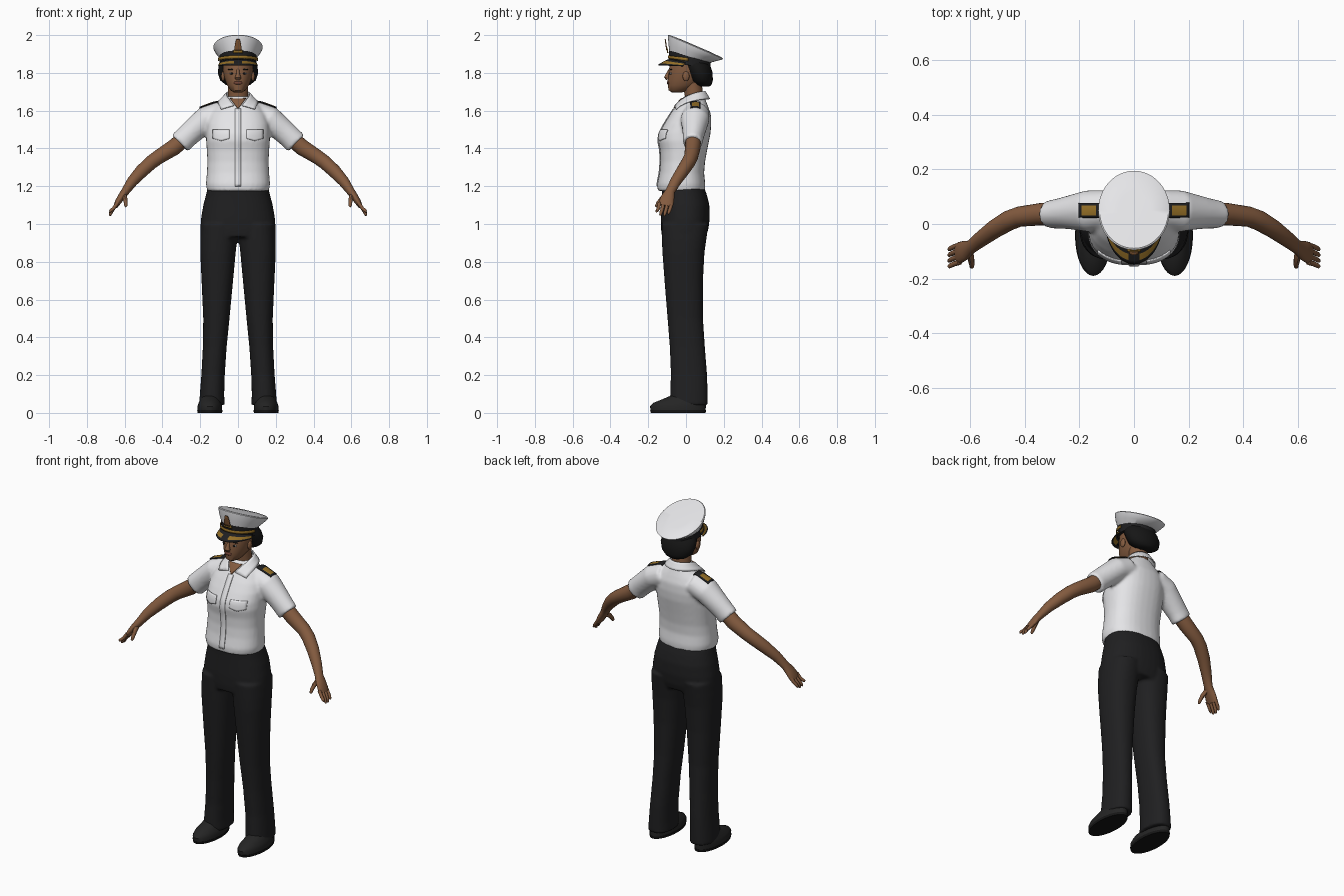
import bpy, bmesh, math
from mathutils import Vector, Matrix

if "Cube" in bpy.data.objects:
    bpy.data.objects.remove(bpy.data.objects["Cube"])


def material(name, r, g, b):
    m = bpy.data.materials.new(name)
    m.diffuse_color = (r, g, b, 1)
    m.use_nodes = True
    m.node_tree.nodes["Principled BSDF"].inputs["Base Color"].default_value = m.diffuse_color
    return m


WHITE = material("shirt_white", 0.80, 0.80, 0.82)
BLACK = material("trouser_black", 0.014, 0.014, 0.015)
SHOE = material("shoe_black", 0.018, 0.018, 0.018)
SKIN = material("skin_brown", 0.23, 0.105, 0.05)
LIP = material("lip_brown", 0.16, 0.055, 0.035)
HAIR = material("hair_black", 0.008, 0.008, 0.008)
GOLD = material("braid_gold", 0.30, 0.16, 0.02)
BRONZE = material("badge_bronze", 0.20, 0.085, 0.03)
EYE = material("eye_white", 0.5, 0.47, 0.43)


def make(name, bm, *mats):
    bmesh.ops.recalc_face_normals(bm, faces=bm.faces)
    me = bpy.data.meshes.new(name)
    bm.to_mesh(me)
    bm.free()
    for m in mats:
        me.materials.append(m)
    ob = bpy.data.objects.new(name, me)
    bpy.context.collection.objects.link(ob)
    return ob


def flat(z, x0, x1, y0, y1, tilt=0.0, e=1.0, n=32):
    """Horizontal rounded cross-section, optionally tilted front to back."""
    pts = []
    for i in range(n):
        a = 2 * math.pi * i / n
        c, s = math.cos(a), math.sin(a)
        dx = (x1 - x0) / 2 * math.copysign(abs(c) ** e, c)
        dy = (y1 - y0) / 2 * math.copysign(abs(s) ** e, s)
        pts.append(Vector(((x0 + x1) / 2 + dx, (y0 + y1) / 2 + dy, z + tilt * dy)))
    return pts


def tube(path, n=16):
    """Cross-sections along a path of (x, y, z, width, thickness)."""
    P = [Vector(p[:3]) for p in path]
    out = []
    for k, p in enumerate(path):
        t = (P[min(k + 1, len(P) - 1)] - P[max(k - 1, 0)]).normalized()
        ref = Vector((0, 1, 0)) if abs(t.y) < 0.85 else Vector((1, 0, 0))
        u = (ref - t * ref.dot(t)).normalized()
        v = t.cross(u)
        out.append([P[k] + u * p[3] * math.cos(a) + v * p[4] * math.sin(a)
                    for a in (2 * math.pi * i / n for i in range(n))])
    return out


def loft(bm, rings, s=1):
    V = [[bm.verts.new((p.x * s, p.y, p.z)) for p in r] for r in rings]
    n = len(V[0])
    for a, b in zip(V, V[1:]):
        for i in range(n):
            bm.faces.new((a[i], a[(i + 1) % n], b[(i + 1) % n], b[i]))
    bm.faces.new(V[0][::-1])
    bm.faces.new(V[-1])


def lofted(name, mat, rings, s=1):
    bm = bmesh.new()
    loft(bm, rings, s)
    return make(name, bm, mat)


def sym(rows, e=1.0):
    return [flat(z, -rx, rx, y0, y1, 0, e) for z, rx, y0, y1 in rows]


def ball(name, mat, loc, size):
    bm = bmesh.new()
    bmesh.ops.create_uvsphere(bm, u_segments=20, v_segments=12, radius=1,
                              matrix=Matrix.Translation(loc) @ Matrix.Diagonal((*size, 1)))
    return make(name, bm, mat)


def sheet(name, mats, f, nu, nv, thick=0.006, rule=lambda i, j: 0):
    """Thin plate from a grid function f(u, v)."""
    bm = bmesh.new()
    V = [[bm.verts.new(f(i / nu, j / nv)) for j in range(nv + 1)] for i in range(nu + 1)]
    for i in range(nu):
        for j in range(nv):
            fc = bm.faces.new((V[i][j], V[i + 1][j], V[i + 1][j + 1], V[i][j + 1]))
            fc.material_index = rule(i, j)
    ob = make(name, bm, *mats)
    m = ob.modifiers.new("thickness", 'SOLIDIFY')
    m.thickness, m.offset = thick, 0
    return ob


def fuse(ob, size):
    """Merge overlapping volumes into one soft cloth surface."""
    r = ob.modifiers.new("merge", 'REMESH')
    r.mode, r.voxel_size, r.use_smooth_shade = 'VOXEL', size, True
    m = ob.modifiers.new("soften", 'SMOOTH')
    m.factor, m.iterations = 0.5, 4


# Shirt: torso and both sleeves
bm = bmesh.new()
loft(bm, sym([(1.175, .163, -.150, .100), (1.21, .170, -.153, .102), (1.27, .165, -.141, .096),
              (1.33, .162, -.136, .101), (1.39, .165, -.138, .112), (1.44, .169, -.148, .122),
              (1.48, .168, -.143, .130), (1.53, .166, -.116, .134), (1.58, .152, -.085, .132),
              (1.62, .122, -.057, .118), (1.65, .088, -.034, .106), (1.675, .06, -.012, .096)], .86))
sleeve = [(.09, .055, 1.585, .070, .066), (.17, .047, 1.553, .076, .069), (.24, .042, 1.492, .061, .063),
          (.275, .038, 1.46, .055, .061), (.308, .035, 1.427, .051, .062)]
for s in (1, -1):
    loft(bm, tube(sleeve, 28), s)
shirt = make("shirt", bm, WHITE)
fuse(shirt, .009)

# Trousers: hips and both legs
bm = bmesh.new()
loft(bm, sym([(.93, .198, -.127, .105), (.97, .200, -.132, .118), (1.03, .196, -.133, .126),
              (1.10, .184, -.130, .124), (1.15, .171, -.128, .112), (1.195, .160, -.128, .096)], .88))
leg = [(1.0, .002, .195, -.13, .12), (.92, .004, .2, -.128, .108), (.85, .012, .2, -.125, .098),
       (.7, .026, .193, -.114, .09), (.5, .045, .184, -.098, .09), (.35, .06, .186, -.086, .1),
       (.2, .07, .194, -.08, .112), (.1, .073, .202, -.084, .115), (.04, .071, .206, -.085, .116)]
for s in (1, -1):
    loft(bm, [flat(*r, 0, .88) for r in leg], s)
fuse(make("trousers", bm, BLACK), .009)

# Bare arms, hands and shoes
arm = [(.27, .038, 1.465, .042, .042), (.34, .036, 1.405, .041, .043), (.42, .027, 1.355, .037, .038),
       (.46, .012, 1.326, .037, .037), (.51, -.018, 1.28, .034, .035), (.56, -.055, 1.225, .029, .029),
       (.597, -.084, 1.172, .025, .022), (.62, -.097, 1.14, .036, .019), (.638, -.105, 1.112, .040, .016),
       (.647, -.109, 1.094, .037, .012)]
for s, side in ((1, "left"), (-1, "right")):
    bm = bmesh.new()
    loft(bm, tube(arm, 20), s)
    for k, tip in enumerate((1.062, 1.045, 1.042, 1.052)):
        y = -.14 + .021 * k
        loft(bm, tube([(.638, y, 1.112, .010, .010), (.658, y - .006, 1.083, .0095, .0095),
                       (.671, y - .012, (tip + 1.083) / 2, .009, .009), (.677, y - .016, tip + .005, .007, .007),
                       (.678, y - .017, tip, .003, .003)], 10), s)
    loft(bm, tube([(.604, -.095, 1.155, .016, .014), (.597, -.128, 1.132, .014, .012),
                   (.594, -.147, 1.11, .011, .010), (.594, -.157, 1.095, .008, .008),
                   (.594, -.160, 1.09, .003, .003)], 10), s)
    make("arm_" + side, bm, SKIN)
    lofted("shoe_" + side, SHOE, [flat(.012, .084, .214, -.188, .104), flat(.035, .084, .214, -.19, .105),
           flat(.052, .09, .209, -.175, .104), flat(.07, .098, .2, -.13, .102),
           flat(.1, .105, .19, -.06, .095)], s)
    lofted("sole_" + side, HAIR, [flat(0, .084, .214, -.186, .104), flat(.014, .082, .216, -.19, .106)], s)

# Head, neck, hair and face
lofted("neck", SKIN, tube([(0, .05, 1.56, .05, .055), (0, .045, 1.66, .048, .054), (0, .03, 1.77, .05, .054)], 24))
lofted("head", SKIN, sym([(1.697, .022, -.075, -.02), (1.708, .040, -.092, .02), (1.735, .058, -.096, .07),
                          (1.76, .068, -.097, .09), (1.79, .076, -.093, .10), (1.82, .080, -.090, .105),
                          (1.86, .080, -.080, .105)]))
lofted("hair", HAIR, sym([(1.727, .035, .075, .122), (1.737, .065, .05, .135), (1.76, .094, .022, .142),
                          (1.80, .107, .004, .141), (1.835, .103, -.015, .130), (1.86, .09, -.03, .115)]))
lofted("nose", SKIN, tube([(0, -.086, 1.818, .006, .007), (0, -.096, 1.792, .011, .010),
                           (0, -.101, 1.776, .015, .017), (0, -.096, 1.766, .009, .014)], 12))
ball("lips", LIP, (0, -.094, 1.747), (.024, .008, .009))
for s, side in ((1, "left"), (-1, "right")):
    ball("eye_" + side, EYE, (s * .033, -.080, 1.797), (.013, .006, .006))
    ball("iris_" + side, HAIR, (s * .033, -.0845, 1.797), (.006, .0035, .0055))
    ball("eyebrow_" + side, HAIR, (s * .035, -.079, 1.818), (.019, .006, .004))
    ball("ear_" + side, SKIN, (s * .079, .0, 1.782), (.010, .018, .026))

# Cap: crown, band, visor, strap and badge
lofted("cap_crown", WHITE, [flat(1.882, -.098, .098, -.087, .130, -.26, n=48),
       flat(1.908, -.117, .117, -.093, .162, -.35, n=48), flat(1.930, -.129, .129, -.095, .190, -.42, n=48),
       flat(1.937, -.131, .131, -.095, .195, -.43, n=48), flat(1.942, -.126, .126, -.089, .189, -.43, n=48),
       flat(1.945, -.06, .06, -.02, .12, -.43, n=48)])
lofted("cap_band", BLACK, [flat(1.84, -.098, .098, -.089, .128, -.12, n=48),
                           flat(1.89, -.100, .100, -.090, .132, -.26, n=48)])


def visor(u, v):
    a = (u - .5) * 2.7
    s, c = math.sin(a), math.cos(a)
    zi, zo = 1.872 - .024 * (1 - c), 1.842 - .008 * (1 - c)
    return ((.098 + .008 * v) * s, .02 - (.106 + .06 * v) * c, zi + (zo - zi) * v ** 1.2)


def strap(u, v):
    a = (u - .5) * 3.0
    s, c = math.sin(a), math.cos(a)
    return (.104 * s, .02 - .114 * c, 1.862 + .014 * c + .016 * v)


sheet("cap_visor", (BLACK, GOLD), visor, 28, 5, .005, lambda i, j: int(j in (2, 3) and not 12 <= i <= 15))
sheet("cap_strap", (GOLD,), strap, 28, 1, .004)
for name, mat, w, z0, z1, off in (("badge_wreath", GOLD, .026, 1.905, 1.935, .0),
                                  ("badge_shield", BRONZE, .019, 1.918, 1.978, .003)):
    sheet(name, (mat,), lambda u, v: ((u - .5) * 2 * w * (1 - .55 * v * v), -.097 - off - .15 * (z0 + (z1 - z0) * v - 1.91),
                                      z0 + (z1 - z0) * v), 4, 5, .006)


# Collar with two points at the front
def collar(u, v):
    a = math.radians((u - .5) * 320)
    s, c = math.sin(a), math.cos(a)
    f = abs(2 * u - 1) ** 3
    inner = Vector((.062 * s, .045 + .056 * c - .052 * f, 1.702 - .075 * f))
    outer = Vector((.09 * s + math.copysign(.06 * f, s), .045 + .08 * c - .022 * f, 1.662 - .055 * f))
    return inner.lerp(outer, v)


sheet("collar", (WHITE,), collar, 32, 4)

# Plates draped on the shirt: open neck, placket, pocket flaps, shoulder boards
bpy.context.view_layer.update()
cloth = shirt.evaluated_get(bpy.context.evaluated_depsgraph_get())


def drape(name, mats, f, down=False, lift=.003, nu=8, nv=6, rule=lambda i, j: 0):
    def place(u, v):
        x, a = f(u, v)
        start, ray = ((x, a, 3), (0, 0, -1)) if down else ((x, -1, a), (0, 1, 0))
        hit, loc, nor, _ = cloth.ray_cast(Vector(start), Vector(ray))
        return loc + nor * lift if hit else Vector((x, a, 1.6) if down else (x, -.03, a))
    return sheet(name, mats, place, nu, nv, .005, rule)


drape("open_neck", (SKIN,), lambda u, v: ((u - .5) * (.006 + .075 * v), 1.612 + .05 * v))
drape("placket", (WHITE,), lambda u, v: (-.016 + .032 * u, 1.20 + .41 * v), nu=2, nv=30, lift=.002)
for s, side in ((1, "left"), (-1, "right")):
    drape("pocket_flap_" + side, (WHITE,),
          lambda u, v: (s * (.045 + .085 * u), 1.452 - .012 * (1 - abs(2 * u - 1)) * (1 - v) + .045 * v), lift=.004)
    drape("shoulder_board_" + side, (BLACK, GOLD), lambda u, v: (s * (.105 + .095 * u), .025 + .05 * v),
          True, .006, 9, 6, lambda i, j: int(3 <= i <= 7 and 1 <= j <= 4))

# Smooth shading with crisp edges
for ob in bpy.context.collection.objects:
    ob.select_set(ob.type == 'MESH')
bpy.context.view_layer.objects.active = shirt
bpy.ops.object.shade_smooth_by_angle(angle=math.radians(40))
